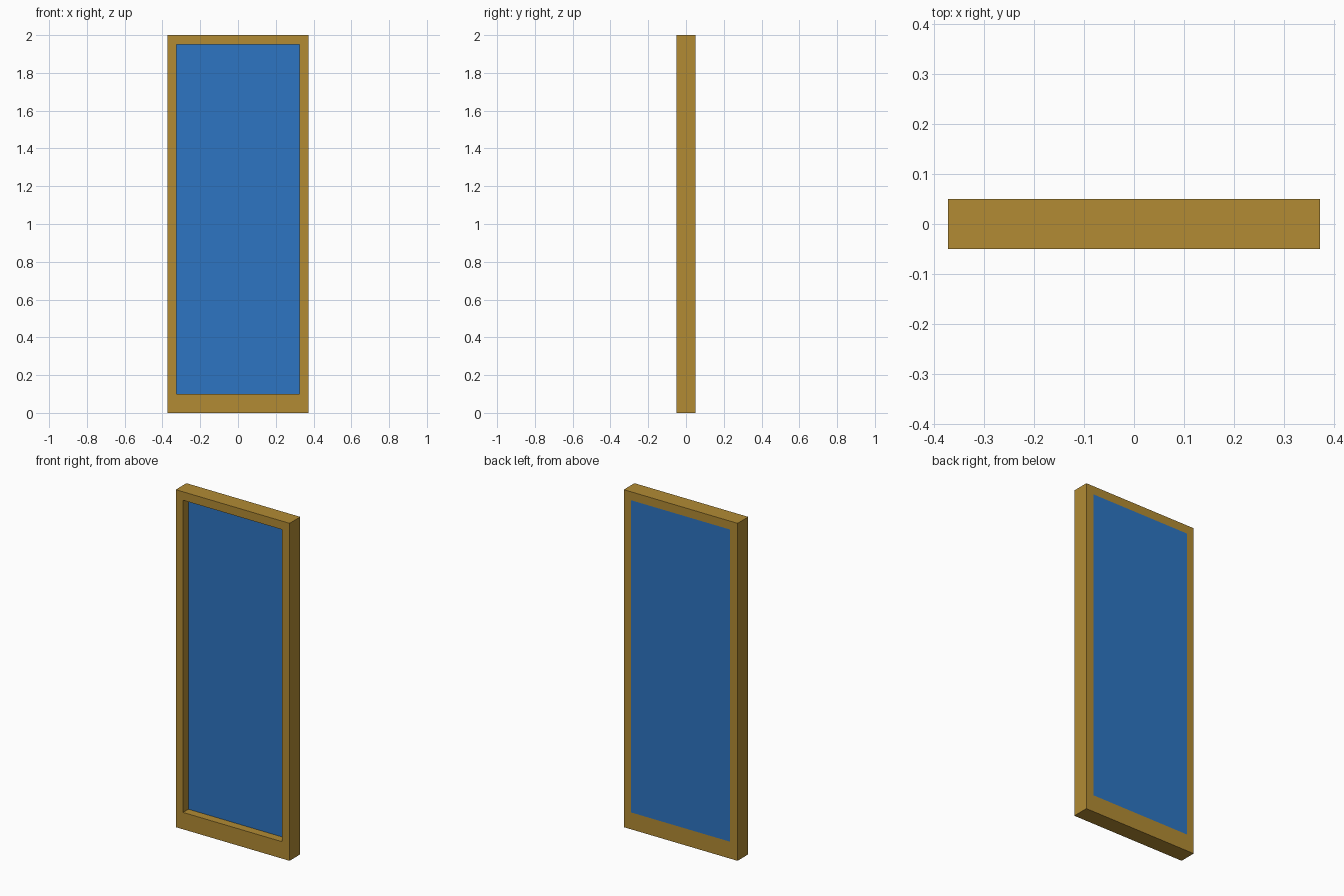
import bpy
import bmesh

cube = bpy.data.objects.get("Cube")
if cube:
    bpy.data.objects.remove(cube, do_unlink=True)

HALF_W, HEIGHT, HALF_D = 0.373, 2.0, 0.05      # outer frame
OPEN_W, OPEN_LOW, OPEN_TOP = 0.325, 0.10, 1.95  # opening
RECESS_Y = 0.0                                  # front of the glass


def make_material(name, colour):
    mat = bpy.data.materials.new(name)
    mat.use_nodes = True
    mat.diffuse_color = colour
    bsdf = next(n for n in mat.node_tree.nodes if n.type == 'BSDF_PRINCIPLED')
    bsdf.inputs["Base Color"].default_value = colour
    return mat


def make_object(name, bm, mat):
    bmesh.ops.recalc_face_normals(bm, faces=bm.faces)
    mesh = bpy.data.meshes.new(name)
    bm.to_mesh(mesh)
    bm.free()
    mesh.materials.append(mat)
    obj = bpy.data.objects.new(name, mesh)
    bpy.context.collection.objects.link(obj)
    return obj


def rectangle(bm, half_w, low, top, y):
    corners = ((-half_w, low), (half_w, low), (half_w, top), (-half_w, top))
    return [bm.verts.new((x, y, z)) for x, z in corners]


def bridge(bm, a, b):
    for i in range(4):
        j = (i + 1) % 4
        bm.faces.new((a[i], a[j], b[j], b[i]))


wood = make_material("ochre wood", (0.445, 0.258, 0.034, 1))
blue = make_material("blue glass", (0.026, 0.178, 0.539, 1))

# Frame: one closed ring with a taller bottom rail
bm = bmesh.new()
outer = (HALF_W, 0.0, HEIGHT)
inner = (OPEN_W, OPEN_LOW, OPEN_TOP)
loops = [rectangle(bm, *size, y) for size, y in
         ((outer, -HALF_D), (outer, HALF_D), (inner, HALF_D), (inner, -HALF_D))]
for i in range(4):
    bridge(bm, loops[i], loops[(i + 1) % 4])
make_object("frame", bm, wood)

# Glass: recessed at the front, flush with the frame at the back
bm = bmesh.new()
front = rectangle(bm, *inner, RECESS_Y)
back = rectangle(bm, *inner, HALF_D)
bm.faces.new(front)
bm.faces.new(back)
bridge(bm, front, back)
make_object("glass_panel", bm, blue)
